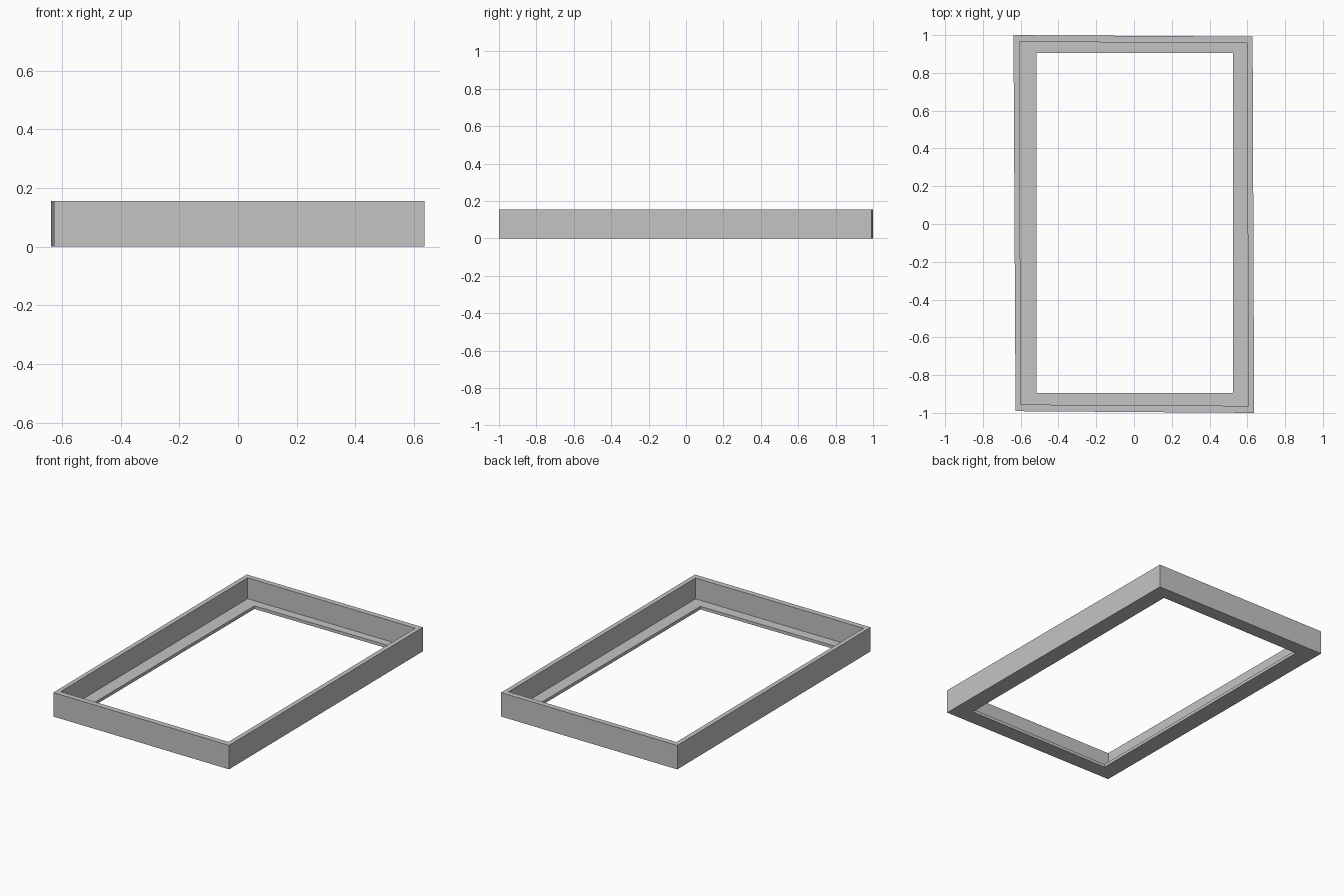
import bpy, bmesh

cube = bpy.data.objects.get("Cube")
if cube:
    bpy.data.objects.remove(cube, do_unlink=True)

HEIGHT = 0.155
LIP = 0.02

# Corner loops, slightly out of square, running counter-clockwise
outer = [(-0.627, -0.991), (0.636, -1.0), (0.628, 0.992), (-0.638, 1.0)]
wall = [(-0.599, -0.956), (0.606, -0.963), (0.598, 0.957), (-0.607, 0.965)]
opening = [(-0.517, -0.894), (0.523, -0.894), (0.523, 0.906), (-0.517, 0.906)]

grey = bpy.data.materials.new("plain grey")
grey.use_nodes = True
colour = (0.55, 0.55, 0.55, 1)
grey.diffuse_color = colour
grey.node_tree.nodes["Principled BSDF"].inputs["Base Color"].default_value = colour


def loft_rings(name, rings):
    """Join closed rings of corners, last back to first, into one solid."""
    bm = bmesh.new()
    loops = [[bm.verts.new((x, y, z)) for x, y in corners] for corners, z in rings]
    for a, b in zip(loops, loops[1:] + loops[:1]):
        for i in range(len(a)):
            j = (i + 1) % len(a)
            bm.faces.new((a[i], a[j], b[j], b[i]))
    bmesh.ops.recalc_face_normals(bm, faces=bm.faces)
    mesh = bpy.data.meshes.new(name)
    bm.to_mesh(mesh)
    bm.free()
    mesh.materials.append(grey)
    obj = bpy.data.objects.new(name, mesh)
    bpy.context.collection.objects.link(obj)
    return obj


# Tray frame: upright walls with a thin ledge around the open base
loft_rings("tray_frame", [
    (outer, 0), (outer, HEIGHT),
    (wall, HEIGHT), (wall, LIP),
    (opening, LIP), (opening, 0),
])
